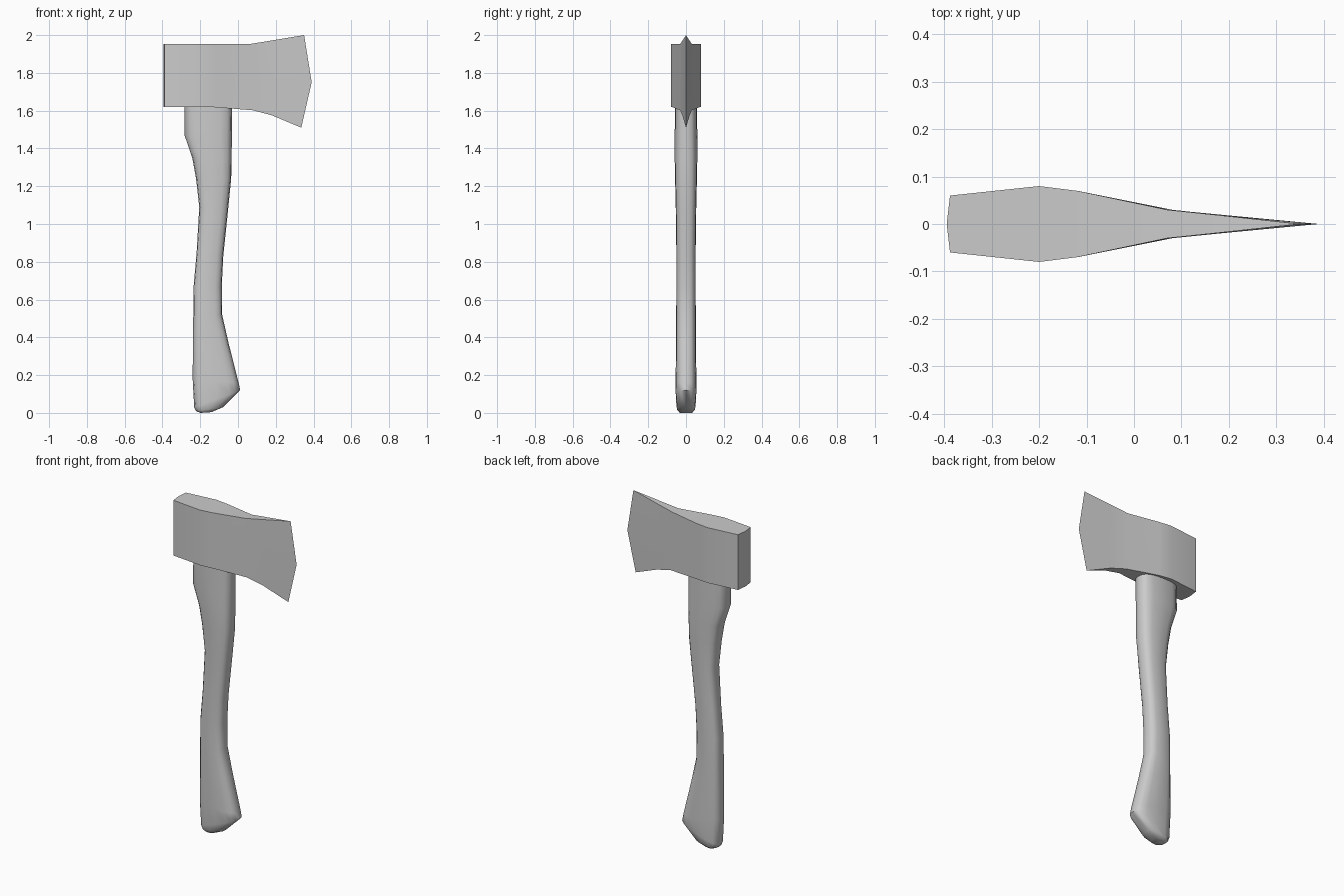
import bpy, bmesh, math

if "Cube" in bpy.data.objects:
    bpy.data.objects.remove(bpy.data.objects["Cube"])

grey = bpy.data.materials.new("plain grey")
grey.diffuse_color = (0.6, 0.6, 0.6, 1)
grey.use_nodes = True
grey.node_tree.nodes["Principled BSDF"].inputs["Base Color"].default_value = grey.diffuse_color


def finish(name, bm, angle):
    bmesh.ops.remove_doubles(bm, verts=bm.verts, dist=1e-4)
    bmesh.ops.recalc_face_normals(bm, faces=bm.faces)
    mesh = bpy.data.meshes.new(name)
    bm.to_mesh(mesh)
    bm.free()
    mesh.materials.append(grey)
    ob = bpy.data.objects.new(name, mesh)
    bpy.context.collection.objects.link(ob)
    bpy.ops.object.select_all(action='DESELECT')
    ob.select_set(True)
    bpy.context.view_layer.objects.active = ob
    bpy.ops.object.shade_smooth_by_angle(angle=math.radians(angle))


def loft(bm, rings):
    loops = [[bm.verts.new(p) for p in ring] for ring in rings]
    n = len(loops[0])
    for a, b in zip(loops, loops[1:]):
        for i in range(n):
            j = (i + 1) % n
            bm.faces.new((a[i], a[j], b[j], b[i]))
    return loops


# Axe head: stations from poll to cutting edge
# (half width, bottom x, bottom z, middle x, middle z, top x, top z)
stations = [
    (0.0, -0.395, 1.62, -0.395, 1.78, -0.395, 1.952),
    (0.06, -0.388, 1.62, -0.388, 1.78, -0.388, 1.952),
    (0.08, -0.20, 1.62, -0.20, 1.78, -0.20, 1.952),
    (0.07, -0.12, 1.618, -0.12, 1.78, -0.12, 1.952),
    (0.03, 0.08, 1.602, 0.075, 1.77, 0.07, 1.954),
    (0.019, 0.18, 1.575, 0.19, 1.76, 0.175, 1.971),
    (0.0, 0.335, 1.51, 0.39, 1.75, 0.35, 2.0),
]
bm = bmesh.new()
loft(bm, [[(bx, -w, bz), (mx, -w, mz), (tx, -w, tz),
           (tx, w, tz), (mx, w, mz), (bx, w, bz)]
          for w, bx, bz, mx, mz, tx, tz in stations])
finish("axe_head", bm, 30)

# Handle: (left x, left z, right x, right z, half width), top to bottom
sections = [
    (-0.283, 1.70, -0.030, 1.70, 0.057),
    (-0.283, 1.47, -0.032, 1.47, 0.060),
    (-0.242, 1.35, -0.034, 1.35, 0.060),
    (-0.222, 1.24, -0.036, 1.24, 0.058),
    (-0.205, 1.09, -0.054, 1.06, 0.054),
    (-0.219, 0.85, -0.078, 0.83, 0.051),
    (-0.235, 0.67, -0.086, 0.67, 0.051),
    (-0.237, 0.50, -0.084, 0.52, 0.052),
    (-0.239, 0.35, -0.050, 0.37, 0.053),
    (-0.240, 0.18, 0.003, 0.16, 0.055),
    (-0.232, 0.03, 0.012, 0.12, 0.054),
    (-0.222, 0.01, -0.080, 0.03, 0.048),
    (-0.200, 0.00, -0.140, 0.004, 0.035),
]


def rounded_section(xl, zl, xr, zr, w, sides=16, power=0.68):
    # squared-off oval, tilted between its left and right ends
    ring = []
    for k in range(sides):
        a = 2 * math.pi * k / sides
        c, s = math.cos(a), math.sin(a)
        u = math.copysign(abs(c) ** power, c)
        v = math.copysign(abs(s) ** power, s)
        t = (u + 1) / 2
        ring.append((xl + (xr - xl) * t, w * v, zl + (zr - zl) * t))
    return ring


bm = bmesh.new()
loops = loft(bm, [rounded_section(*s) for s in sections])
bm.faces.new(loops[0])
bm.faces.new(loops[-1])
finish("handle", bm, 50)
